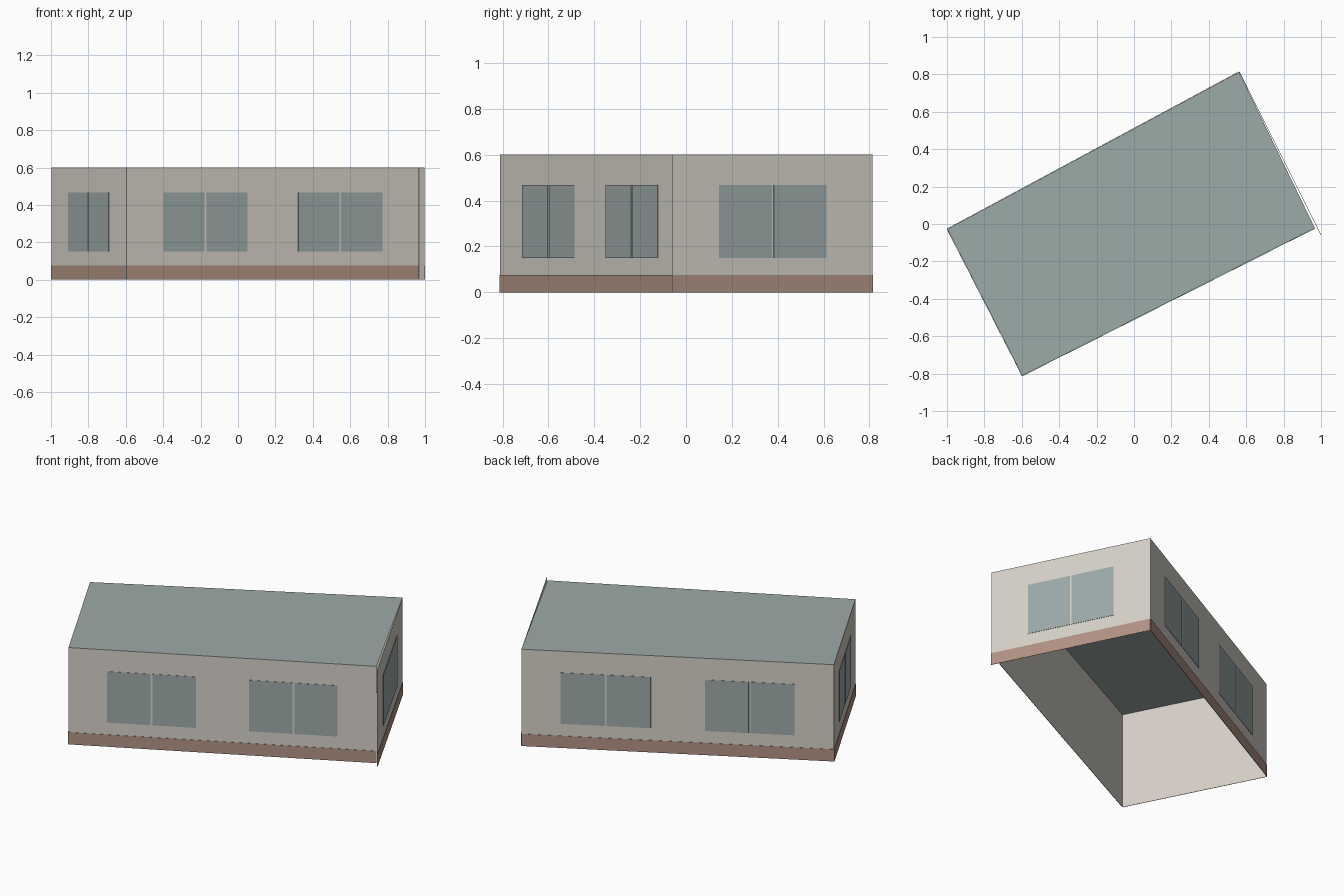
import bpy
import bmesh
from mathutils import Vector

if "Cube" in bpy.data.objects:
    bpy.data.objects.remove(bpy.data.objects["Cube"])


def material(name, rgb):
    mat = bpy.data.materials.new(name)
    mat.use_nodes = True
    mat.diffuse_color = (*rgb, 1)
    mat.node_tree.nodes["Principled BSDF"].inputs["Base Color"].default_value = (*rgb, 1)
    return mat


PLASTER = material("warm grey plaster", (0.67, 0.63, 0.57))
BRICK = material("brown plinth", (0.44, 0.29, 0.23))
SLATE = material("grey green", (0.335, 0.405, 0.395))

HEIGHT = 0.6
PLINTH = 0.075
SILL, LINTEL = 0.15, 0.467

# Plan corners, anticlockwise; the right end wall runs slightly past its corner
west, south = Vector((-0.998, -0.027)), Vector((-0.597, -0.811))
east, north = Vector((0.967, -0.022)), Vector((0.562, 0.813))
east_tip = Vector((0.998, -0.06))


def build(name, mat, faces_of):
    """Make an object whose geometry is filled in by a function."""
    mesh = bpy.data.meshes.new(name)
    bm = bmesh.new()
    faces_of(bm)
    bm.to_mesh(mesh)
    bm.free()
    mesh.materials.append(mat)
    obj = bpy.data.objects.new(name, mesh)
    bpy.context.collection.objects.link(obj)
    return obj


def sheet(name, mat, points):
    build(name, mat, lambda bm: bm.faces.new([bm.verts.new(p) for p in points]))


def plates(name, mat, start, end, spans, z0, z1):
    """Thin plates on the outside of a wall, each spanning a fraction of its length."""
    along = end - start
    out = Vector((along.y, -along.x)).normalized()

    def fill(bm):
        for a, b in spans:
            foot = [start + along * t + out * d
                    for t, d in ((a, 0.001), (a, 0.003), (b, 0.003), (b, 0.001))]
            base = bm.faces.new([bm.verts.new((*p, z0)) for p in foot])
            top = bmesh.ops.extrude_face_region(bm, geom=[base])["geom"]
            bmesh.ops.translate(bm, vec=(0, 0, z1 - z0),
                                verts=[v for v in top if isinstance(v, bmesh.types.BMVert)])
        bmesh.ops.recalc_face_normals(bm, faces=bm.faces)

    build(name, mat, fill)


def window(a, b, gap):
    mid = (a + b) / 2
    return [(a, mid - gap), (mid + gap, b)]


# Window pairs as fractions of the wall length
LONG = window(0.126, 0.414, 0.003) + window(0.587, 0.874, 0.003)
SHORT = window(0.232, 0.77, 0.005)

# Four walls, each with a plinth band and paired window panes
for name, start, end, panes in (
        ("front", south, east, LONG),
        ("left_end", east_tip, north, SHORT),
        ("back", north, west, LONG),
        ("right_end", west, south, SHORT)):
    sheet(name + "_wall", PLASTER,
          [(*start, 0), (*end, 0), (*end, HEIGHT), (*start, HEIGHT)])
    plates(name + "_plinth", BRICK, start, end, [(0, 1)], 0, PLINTH)
    plates(name + "_windows", SLATE, start, end, panes, SILL, LINTEL)

# Flat roof, open underneath
sheet("roof", SLATE, [(*p, HEIGHT) for p in (west, south, east, north)])
